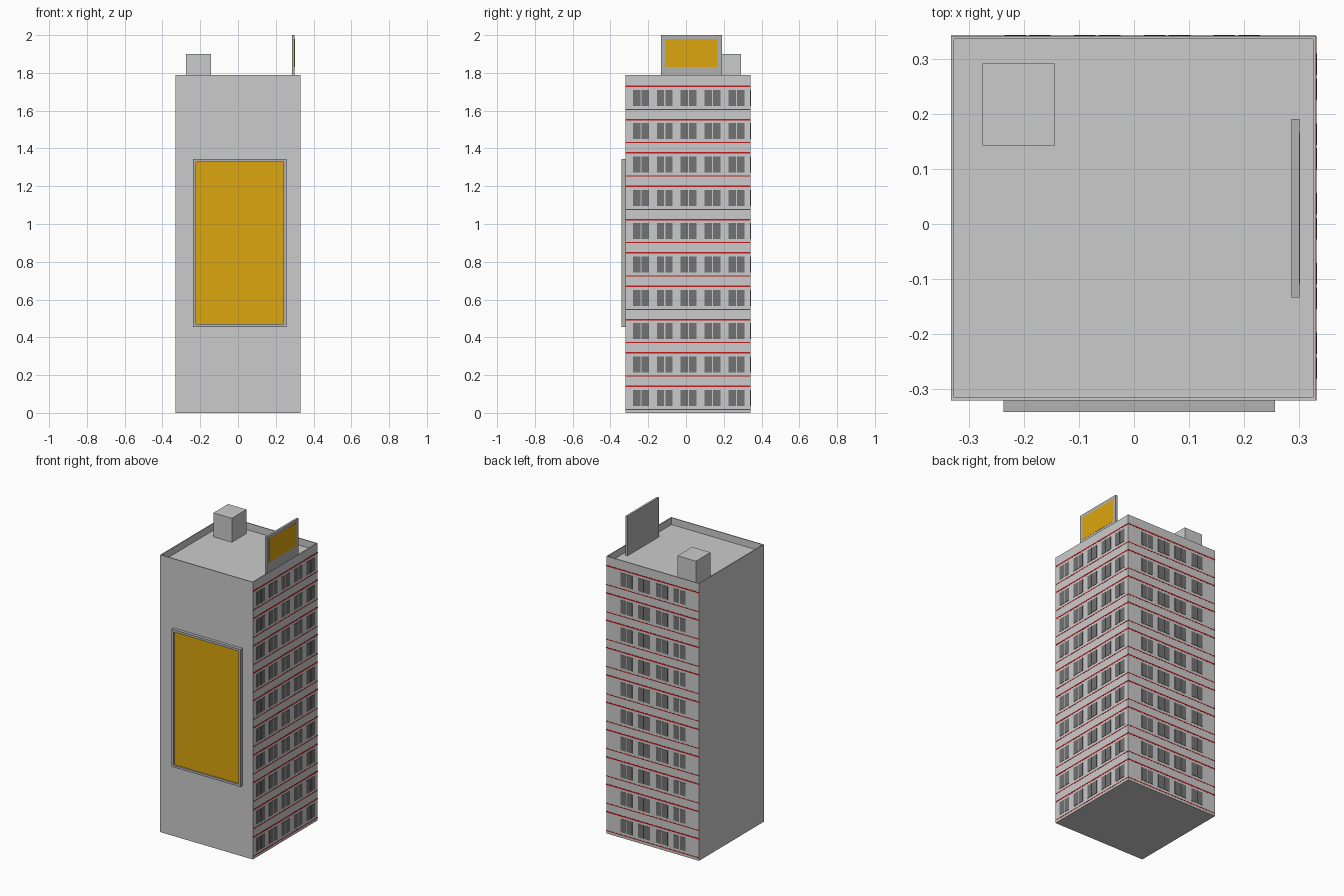
import bpy, bmesh
from mathutils import Vector

if "Cube" in bpy.data.objects:
    bpy.data.objects.remove(bpy.data.objects["Cube"])

X0, X1, Y0, Y1, H = -0.332, 0.33, -0.32, 0.341, 1.79
FLOORS, PITCH = 10, 0.1765


def material(name, color):
    m = bpy.data.materials.new(name)
    m.diffuse_color = color
    m.use_nodes = True
    m.node_tree.nodes["Principled BSDF"].inputs["Base Color"].default_value = m.diffuse_color
    return m


RED = material("red", (0.55, 0.01, 0.01, 1))
YELLOW = material("yellow", (0.72, 0.38, 0.004, 1))
DARK = material("dark_grey", (0.17, 0.17, 0.17, 1))
GREY = material("grey", (0.45, 0.45, 0.45, 1))


def add_box(bm, lo, hi):
    lo, hi = Vector(lo), Vector(hi)
    verts = bmesh.ops.create_cube(bm, size=1)["verts"]
    for v in verts:
        v.co = (lo + hi) / 2 + v.co * (hi - lo)


def finish(name, bm, mats=()):
    bmesh.ops.recalc_face_normals(bm, faces=bm.faces)
    me = bpy.data.meshes.new(name)
    bm.to_mesh(me)
    bm.free()
    for m in mats:
        me.materials.append(m)
    ob = bpy.data.objects.new(name, me)
    bpy.context.collection.objects.link(ob)
    return ob


def boxes(name, items, mats=()):
    bm = bmesh.new()
    for lo, hi in items:
        add_box(bm, lo, hi)
    return finish(name, bm, mats)


def tray(name, lo, hi, direction, rim, depth, mats=()):
    """Box whose face along direction is inset by rim and sunk by depth."""
    bm = bmesh.new()
    add_box(bm, lo, hi)
    bm.normal_update()
    d = Vector(direction)
    face = max(bm.faces, key=lambda f: f.normal.dot(d))
    bmesh.ops.inset_region(bm, faces=[face], thickness=rim)
    inner = bmesh.ops.extrude_discrete_faces(bm, faces=[face])["faces"][0]
    for v in inner.verts:
        v.co -= d * depth
    if len(mats) > 1:
        inner.material_index = 1
    return finish(name, bm, mats)


# tower with sunken roof and thin parapet
tray("tower", (X0, Y0, 0), (X1, Y1, H), (0, 0, 1), 0.008, 0.045)

# rooftop plant room
boxes("roof_room", [((-0.275, 0.142, 1.745), (-0.143, 0.291, 1.9))])

# framed signboards on the front wall and on the roof
tray("front_billboard", (-0.237, -0.341, 0.456), (0.256, Y0, 1.344),
     (0, -1, 0), 0.021, 0.008, (GREY, YELLOW))
tray("roof_billboard", (0.286, -0.133, 1.745), (0.3, 0.19, 2.0),
     (1, 0, 0), 0.0001, 0.0, (GREY, GREY))
boxes("roof_billboard_panel", [((0.299, -0.11, 1.83), (0.301, 0.166, 1.98))], (YELLOW,))


def on_right(a0, a1, z0, z1, t):
    return (X1 - 0.002, a0, z0), (X1 + t, a1, z1)


def on_back(a0, a1, z0, z1, t):
    return (a0, Y1 - 0.002, z0), (a1, Y1 + t, z1)


# window pairs and red trim lines on the right and back walls
sides = (("right", on_right, -0.281, 5, Y0, Y1), ("back", on_back, -0.235, 4, X0, X1))
for side, place, start, columns, a0, a1 in sides:
    panes, trims = [], []
    for k in range(FLOORS):
        z = k * PITCH
        for c in range(columns):
            a = start + c * 0.1265
            panes.append(place(a, a + 0.039, z + 0.037, z + 0.122, 0.002))
            panes.append(place(a + 0.045, a + 0.084, z + 0.037, z + 0.122, 0.002))
        trims.append(place(a0, a1, z + 0.137, z + 0.145, 0.001))
        trims.append(place(a0, a1, z + 0.016, z + 0.021, 0.001))
    boxes(side + "_windows", panes, (DARK,))
    boxes(side + "_trim_lines", trims, (RED,))
